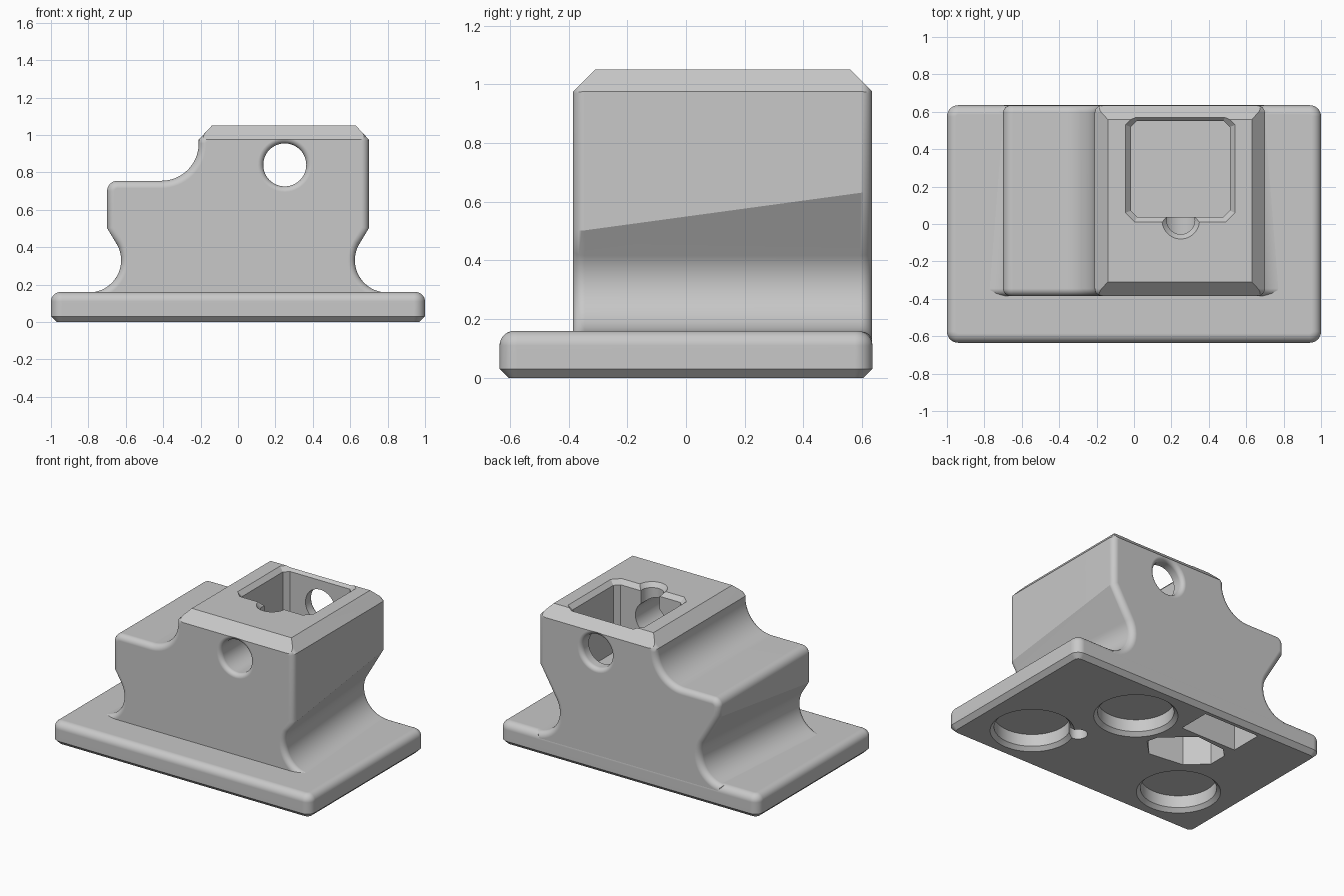
import bpy, bmesh, math
from mathutils import Vector

if "Cube" in bpy.data.objects:
    bpy.data.objects.remove(bpy.data.objects["Cube"])

grey = bpy.data.materials.new("mid_grey")
grey.diffuse_color = (0.58, 0.58, 0.58, 1)
grey.use_nodes = True
grey.node_tree.nodes["Principled BSDF"].inputs["Base Color"].default_value = grey.diffuse_color


def loft(name, rings):
    """Skin a stack of equal-length point rings and cap both ends."""
    bm = bmesh.new()
    vs = [[bm.verts.new(p) for p in r] for r in rings]
    n = len(vs[0])
    for a, b in zip(vs, vs[1:]):
        for i in range(n):
            j = (i + 1) % n
            bm.faces.new((a[i], a[j], b[j], b[i]))
    bm.faces.new(vs[0][::-1])
    bm.faces.new(vs[-1])
    bmesh.ops.recalc_face_normals(bm, faces=bm.faces)
    me = bpy.data.meshes.new(name)
    bm.to_mesh(me)
    bm.free()
    me.materials.append(grey)
    ob = bpy.data.objects.new(name, me)
    bpy.context.collection.objects.link(ob)
    return ob


def arc(cx, cy, r, a0, a1, n):
    return [(cx + r * math.cos(math.radians(a0 + (a1 - a0) * i / n)),
             cy + r * math.sin(math.radians(a0 + (a1 - a0) * i / n))) for i in range(n + 1)]


def inset(pts, d):
    """Move a counter-clockwise outline inward by d with mitred corners."""
    out = []
    for i, p in enumerate(pts):
        p = Vector(p)
        e1 = (p - Vector(pts[i - 1])).normalized()
        e2 = (Vector(pts[(i + 1) % len(pts)]) - p).normalized()
        n1, n2 = Vector((-e1.y, e1.x)), Vector((-e2.y, e2.x))
        out.append(p + (n1 + n2) * d / (1 + n1.dot(n2)))
    return out


def stack(name, outline, levels):
    """Vertical loft of one outline; levels are (z, inset)."""
    return loft(name, [[(p[0], p[1], z) for p in inset(outline, d)] for z, d in levels])


def cut(ob, cutter):
    m = ob.modifiers.new("cut", 'BOOLEAN')
    m.operation = 'DIFFERENCE'
    m.solver = 'EXACT'
    m.object = cutter
    bpy.context.view_layer.objects.active = ob
    bpy.ops.object.modifier_apply(modifier=m.name)


# base plate: rounded corners, filleted top, chamfered bottom
W, D, R = 1.0, 0.635, 0.06
plate = []
for sx, sy, a in ((1, 1, 0), (-1, 1, 90), (-1, -1, 180), (1, -1, 270)):
    plate += arc(sx * (W - R), sy * (D - R), R, a, a + 90, 8)
levels = [(0, 0.03), (0.03, 0)]
levels += [(0.11 + 0.05 * math.sin(t * math.pi / 16), 0.05 * (1 - math.cos(t * math.pi / 16)))
           for t in range(9)]
base = stack("base_plate", plate, levels)

# body: side profile swept front to back, rounded at both ends;
# the side necks get deeper towards the back
Y0, Y1, RB = -0.385, 0.634, 0.04


def profile(y):
    t = (y - Y0) / (Y1 - Y0)
    nx = 0.8 - 0.08 * t
    side = [(nx, 0.05)] + arc(nx, 0.33, 0.172, 270, 150, 16) + [(0.7, 0.497 + 0.1386 * t)]
    top = [(0.7, 0.975), (0.63, 1.05), (-0.14, 1.05), (-0.21, 0.975)]
    top += arc(-0.41, 0.955, 0.2, 0, -90, 16) + arc(-0.645, 0.7, 0.055, 90, 180, 8)
    return side + top + [(-x, z) for x, z in reversed(side)]


def ring(y, d):
    return [(p[0], y, p[1]) for p in inset(profile(y), d)]


steps = [(RB * (1 - math.sin(k * math.pi / 12)), RB * (1 - math.cos(k * math.pi / 12)))
         for k in range(7)]
body = loft("stepped_body", [ring(Y0 + dy, d) for dy, d in reversed(steps)]
            + [ring(Y1 - dy, d) for dy, d in steps])

# chamfer the top edge at front and back
bm = bmesh.new()
bm.from_mesh(body.data)
for y, s in ((Y0, -1), (Y1, 1)):
    bmesh.ops.bisect_plane(bm, geom=bm.verts[:] + bm.edges[:] + bm.faces[:],
                           plane_co=(0, y, 0.975), plane_no=(0, s, 1), clear_outer=True)
    bmesh.ops.holes_fill(bm, edges=[e for e in bm.edges if e.is_boundary])
bmesh.ops.recalc_face_normals(bm, faces=bm.faces)
bm.to_mesh(body.data)
bm.free()

# top pocket with clipped corners and chamfered rim
x0, x1, ya, yb, c = -0.045, 0.54, 0.01, 0.58, 0.05
octagon = [(x0 + c, ya), (x1 - c, ya), (x1, ya + c), (x1, yb - c),
           (x1 - c, yb), (x0 + c, yb), (x0, yb - c), (x0, ya + c)]
pocket = stack("pocket_cutter", octagon, [(0.55, 0.028), (1.02, 0.028), (1.05, 0), (1.1, 0)])
notch = stack("notch_cutter", arc(0.25, 0.02, 0.1, 0, 352.5, 47),
              [(0.83, 0.025), (1.02, 0.025), (1.05, 0), (1.1, 0)])

# cross hole with rounded mouths
F = 0.03
mouth = [(F * (1 - math.cos(k * math.pi / 12)), F * (1 - math.sin(k * math.pi / 12)))
         for k in range(7)]  # (flare, depth)
spots = [(Y0 - 0.1, F)] + [(Y0 + d, f) for f, d in reversed(mouth)]
spots += [(Y1 - d, f) for f, d in mouth] + [(Y1 + 0.1, F)]
hole = loft("cross_hole_cutter",
            [[(x, y, z) for x, z in arc(0.25, 0.84, 0.115 + f, 0, 352.5, 47)] for y, f in spots])

# underside recesses: three round (one with a finger notch), one tapered, one rectangular
under = [stack("round_recess_cutter", arc(x, y, 0.265, 0, 354.375, 63),
               [(-0.05, 0), (0, 0), (0.025, 0.025), (0.11, 0.025)])
         for x, y in ((0.6, -0.28), (-0.6, -0.28), (0.22, 0.28))]
under.append(stack("finger_notch_cutter", arc(0.35, -0.13, 0.06, 0, 345, 23),
                   [(-0.05, 0), (0.11, 0)]))
tapered = [(-0.4, 0.0), (-0.15, -0.03), (-0.04, 0.08), (-0.06, 0.16), (-0.25, 0.33),
           (-0.47, 0.31), (-0.53, 0.25), (-0.53, 0.12)]
slot = [(-0.53, 0.35), (-0.1, 0.35), (-0.1, 0.58), (-0.53, 0.58)]
under += [stack("tapered_recess_cutter", tapered, [(-0.05, 0), (0.27, 0)]),
          stack("slot_recess_cutter", slot, [(-0.05, 0), (0.27, 0)])]

for k in (pocket, notch, hole, *under):
    cut(body, k)
for k in under:
    cut(base, k)
for k in (pocket, notch, hole, *under):
    bpy.data.objects.remove(k)

# smooth fillets, crisp chamfers
for ob in (base, body):
    bpy.ops.object.select_all(action='DESELECT')
    ob.select_set(True)
    bpy.context.view_layer.objects.active = ob
    bpy.ops.object.shade_smooth_by_angle(angle=math.radians(28))
    w = ob.modifiers.new("weighted_normals", 'WEIGHTED_NORMAL')
    w.keep_sharp = True
